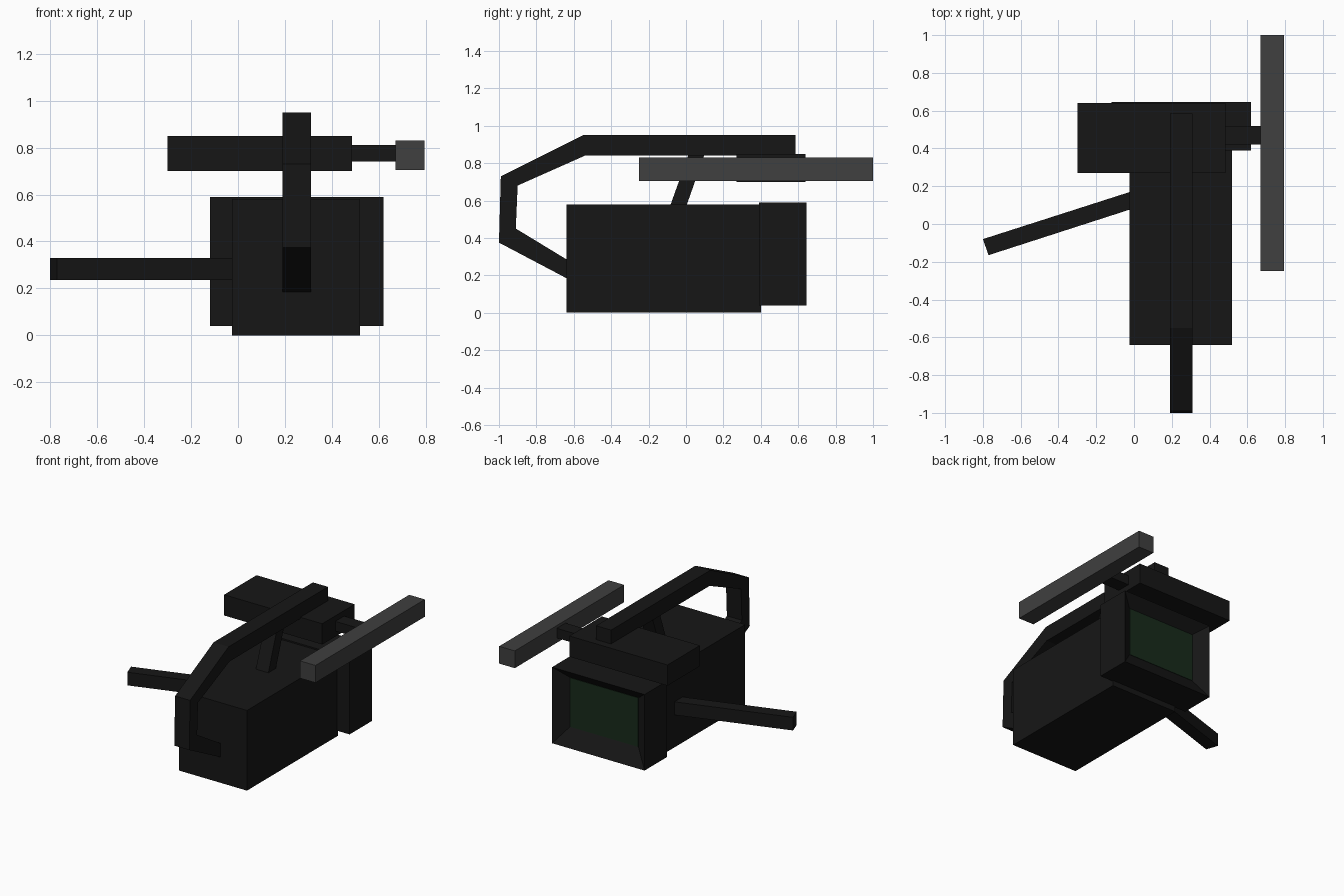
import bpy, bmesh
from mathutils import Vector

if "Cube" in bpy.data.objects:
    bpy.data.objects.remove(bpy.data.objects["Cube"])


def material(name, rgb):
    m = bpy.data.materials.new(name)
    m.diffuse_color = (*rgb, 1)
    m.use_nodes = True
    m.node_tree.nodes["Principled BSDF"].inputs["Base Color"].default_value = m.diffuse_color
    return m


BLACK = material("black", (0.008, 0.008, 0.008))
GREY = material("grey", (0.05, 0.05, 0.05))
GREEN = material("screen_green", (0.009, 0.024, 0.011))


def finish(name, bm, mat):
    bmesh.ops.recalc_face_normals(bm, faces=bm.faces)
    me = bpy.data.meshes.new(name)
    bm.to_mesh(me)
    bm.free()
    me.materials.append(mat)
    ob = bpy.data.objects.new(name, me)
    bpy.context.collection.objects.link(ob)
    return ob


def prism(name, points, offset, mat=BLACK):
    """Extrude a closed outline along an offset vector."""
    bm = bmesh.new()
    face = bm.faces.new([bm.verts.new(p) for p in points])
    ext = bmesh.ops.extrude_face_region(bm, geom=[face], use_keep_orig=True)
    verts = [g for g in ext["geom"] if isinstance(g, bmesh.types.BMVert)]
    bmesh.ops.translate(bm, verts=verts, vec=Vector(offset))
    return finish(name, bm, mat)


def box(name, x, y, z, mat=BLACK):
    pts = [(x[0], y[0], z[0]), (x[1], y[0], z[0]), (x[1], y[1], z[0]), (x[0], y[1], z[0])]
    return prism(name, pts, (0, 0, z[1] - z[0]), mat)


def side_profile(name, yz, x0, x1):
    return prism(name, [(x0, y, z) for y, z in yz], (x1 - x0, 0, 0))


# main body
box("body", (-0.025, 0.52), (-0.64, 0.40), (0, 0.58))

# rear hood with a sloped recess leading to the screen
X, Y, Z = (-0.12, 0.62), (0.39, 0.645), (0.04, 0.59)
SX, SY, SZ = (-0.023, 0.523), 0.577, (0.16, 0.515)
bm = bmesh.new()


def ring(x, y, z):
    return [bm.verts.new(p) for p in
            ((x[0], y, z[0]), (x[1], y, z[0]), (x[1], y, z[1]), (x[0], y, z[1]))]


rings = [ring(X, Y[0], Z), ring(X, Y[1], Z), ring(SX, SY, SZ)]
for a, b in zip(rings, rings[1:]):
    for i in range(4):
        j = (i + 1) % 4
        bm.faces.new((a[i], a[j], b[j], b[i]))
bm.faces.new(rings[0])
bm.faces.new(rings[-1])
finish("screen_hood", bm, BLACK)
box("screen", SX, (SY - 0.02, SY + 0.003), SZ, GREEN)

# carrying handle, bent over the front, and its strut
side_profile("handle", [(-0.63, 0.18), (-1.0, 0.375), (-0.99, 0.73), (-0.55, 0.95),
                        (0.585, 0.95), (0.585, 0.84), (-0.54, 0.84), (-0.90, 0.68),
                        (-0.91, 0.45), (-0.63, 0.28)], 0.19, 0.31)
side_profile("handle_strut", [(-0.087, 0.565), (0.0, 0.565), (0.10, 0.85), (0.015, 0.85)],
             0.20, 0.30)

# upper cross box, side rod and long bar
box("cross_box", (-0.30, 0.485), (0.27, 0.64), (0.70, 0.85))
box("bar_mount", (0.47, 0.68), (0.42, 0.52), (0.74, 0.81))
box("side_bar", (0.67, 0.795), (-0.25, 1.0), (0.705, 0.83), GREY)

# angled side grip
prism("side_grip", [(-0.80, -0.08, 0.235), (-0.77, -0.165, 0.235),
                    (0.02, 0.09, 0.235), (0.02, 0.183, 0.235)], (0, 0, 0.095))
